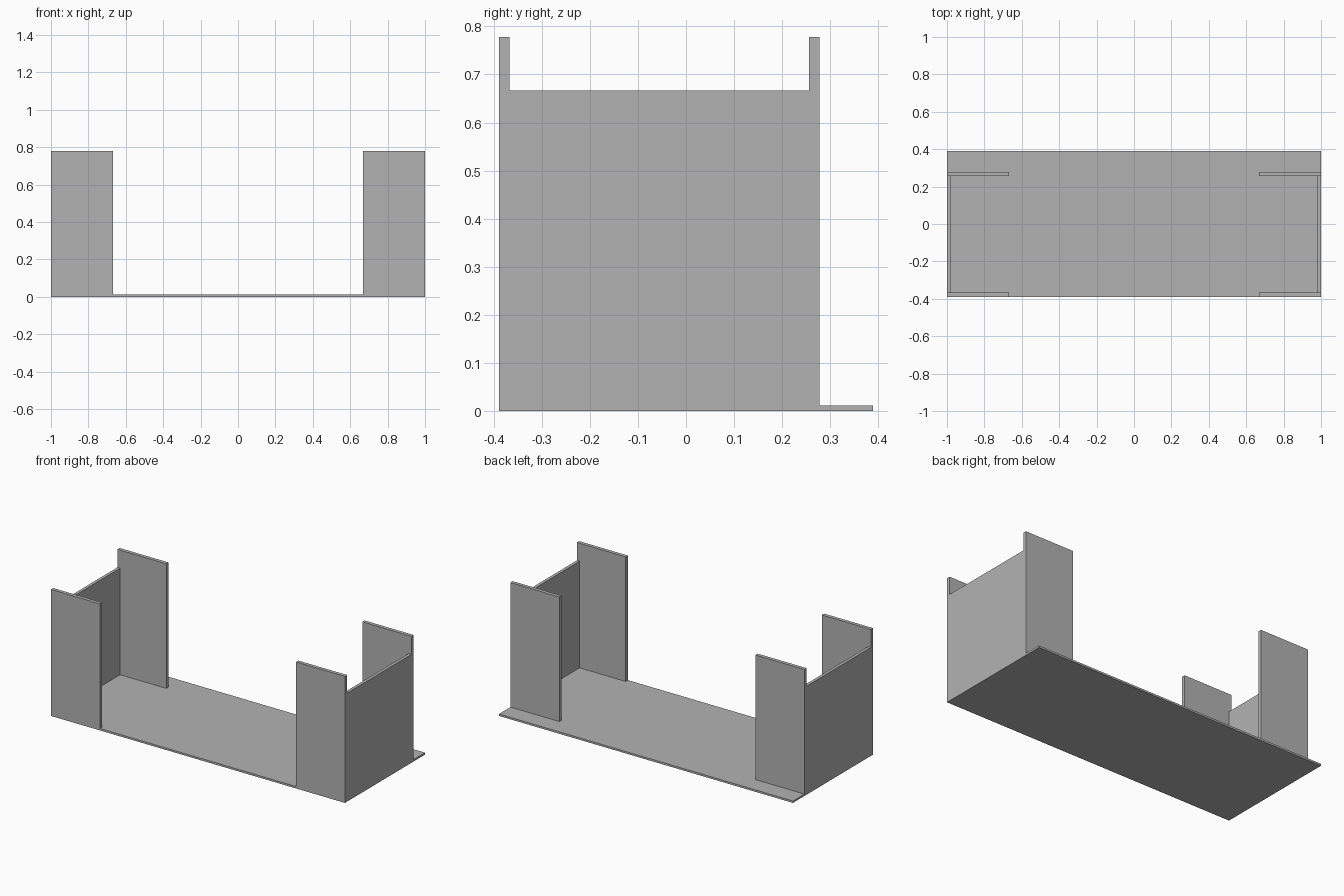
import bpy

cube = bpy.data.objects.get("Cube")
if cube:
    bpy.data.objects.remove(cube, do_unlink=True)

# Single plain grey finish
grey = bpy.data.materials.new("plain_grey")
grey.use_nodes = True
colour = (0.45, 0.45, 0.45, 1)
grey.diffuse_color = colour
grey.node_tree.nodes["Principled BSDF"].inputs["Base Color"].default_value = colour


def box(name, x, y, z):
    """Flat-faced box given its (min, max) range on each axis."""
    spans = (x, y, z)
    bpy.ops.mesh.primitive_cube_add(size=1, location=[(a + b) / 2 for a, b in spans])
    obj = bpy.context.object
    obj.name = name
    obj.scale = [abs(b - a) for a, b in spans]
    bpy.ops.object.transform_apply(location=False, rotation=False, scale=True)
    obj.data.materials.append(grey)
    return obj


FLOOR = 0.012
PANEL_TOP = 0.778
WALL_TOP = 0.667
FRONT = (-0.389, -0.367)
BACK = (0.256, 0.278)

# Base board, reaching behind the back panels
box("floor", (-1, 1), (-0.389, 0.389), (0, FLOOR))

# Each end: a front and a back panel joined by a lower side wall
for side, s in (("left", 1), ("right", -1)):
    box(side + "_front_panel", (s * 0.667, s), FRONT, (FLOOR, PANEL_TOP))
    box(side + "_back_panel", (s * 0.667, s), BACK, (FLOOR, PANEL_TOP))
    box(side + "_side_wall", (s * 0.981, s), (FRONT[1], BACK[0]), (FLOOR, WALL_TOP))
